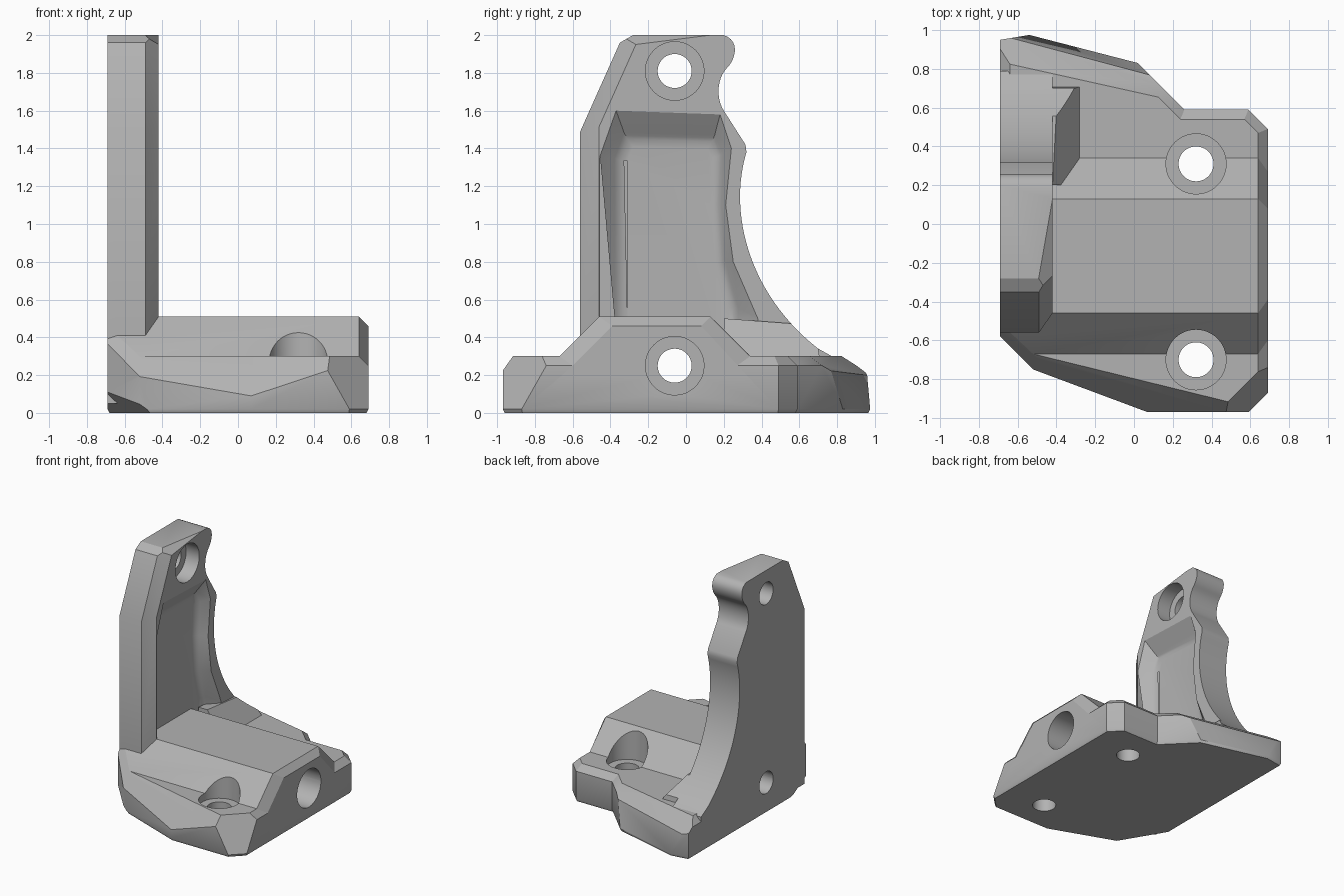
import bpy, bmesh, math
from mathutils import Vector, Matrix
from mathutils.geometry import interpolate_bezier

cube = bpy.data.objects.get("Cube")
if cube:
    bpy.data.objects.remove(cube, do_unlink=True)

grey = bpy.data.materials.new("bracket_grey")
grey.use_nodes = True
grey.diffuse_color = (0.45, 0.45, 0.45, 1)
grey.node_tree.nodes["Principled BSDF"].inputs["Base Color"].default_value = (0.45, 0.45, 0.45, 1)


def loft(rings):
    """Closed solid through rings of equal point count."""
    bm = bmesh.new()
    vs = [[bm.verts.new(p) for p in r] for r in rings]
    n = len(vs[0])
    for a, b in zip(vs, vs[1:]):
        for i in range(n):
            j = (i + 1) % n
            bm.faces.new((a[i], a[j], b[j], b[i]))
    bm.faces.new(vs[0][::-1])
    bm.faces.new(vs[-1])
    bmesh.ops.recalc_face_normals(bm, faces=bm.faces)
    return bm


def side_ring(points, x):
    return [(x, p[0], p[1]) for p in points]


def inset(points, d):
    """Mitred inward offset of a counter-clockwise outline."""
    out = []
    for i, p in enumerate(points):
        p = Vector(p)
        a = (p - Vector(points[i - 1])).normalized()
        b = (Vector(points[(i + 1) % len(points)]) - p).normalized()
        na, nb = Vector((-a.y, a.x)), Vector((-b.y, b.x))
        out.append(p + (na + nb) * d / (1 + na.dot(nb)))
    return out


def trim(bm, a, b, c, inside):
    """Cut away the side of plane abc that does not hold the inside point."""
    a, b, c = Vector(a), Vector(b), Vector(c)
    n = (b - a).cross(c - a).normalized()
    if n.dot(Vector(inside) - a) > 0:
        n = -n
    geom = bm.verts[:] + bm.edges[:] + bm.faces[:]
    res = bmesh.ops.bisect_plane(bm, geom=geom, dist=1e-5, plane_co=a, plane_no=n, clear_outer=True)
    edges = [e for e in res["geom_cut"] if isinstance(e, bmesh.types.BMEdge)]
    bmesh.ops.holes_fill(bm, edges=edges, sides=0)
    bmesh.ops.recalc_face_normals(bm, faces=bm.faces)


def make(name, bm):
    me = bpy.data.meshes.new(name)
    bm.to_mesh(me)
    bm.free()
    me.materials.append(grey)
    ob = bpy.data.objects.new(name, me)
    bpy.context.collection.objects.link(ob)
    return ob


def combine(target, other, operation):
    mod = target.modifiers.new("join", 'BOOLEAN')
    mod.operation, mod.solver, mod.object = operation, 'EXACT', other
    bpy.context.view_layer.update()
    dg = bpy.context.evaluated_depsgraph_get()
    me = bpy.data.meshes.new_from_object(target.evaluated_get(dg))
    target.modifiers.clear()
    target.data = me
    bpy.data.objects.remove(other, do_unlink=True)


def drill(target, axis, at, r, lo, hi):
    bm = bmesh.new()
    bmesh.ops.create_cone(bm, cap_ends=True, segments=48, radius1=r, radius2=r, depth=hi - lo)
    bmesh.ops.translate(bm, vec=(0, 0, (lo + hi) / 2), verts=bm.verts)
    if axis == 'X':
        bm.transform(Matrix.Rotation(math.pi / 2, 4, 'Y'))
        bm.transform(Matrix.Translation((0, at[0], at[1])))
    else:
        bm.transform(Matrix.Translation((at[0], at[1], 0)))
    combine(target, make("drill", bm), 'DIFFERENCE')


def curve(a, b, c, d, n=12):
    pts = interpolate_bezier(*[Vector((p[0], p[1], 0)) for p in (a, b, c, d)], n)
    return [(p.x, p.y) for p in pts]


# Base plate with chamfered rim
core = (0, 0, 0.15)
outline = [(-0.69, -0.58), (-0.52, -0.75), (0.07, -0.97), (0.59, -0.97), (0.69, -0.87), (0.69, 0.49),
           (0.59, 0.59), (0.26, 0.59), (0.02, 0.83), (-0.54, 0.975), (-0.69, 0.95)]
rings = [(0.01, 0), (0, 0.02), (0, 0.25), (0.05, 0.3)]
bm = loft([[(p[0], p[1], z) for p in inset(outline, d)] for d, z in rings])
front_slope = ((-0.48, -0.68, 0.3), (0.5, -0.92, 0.3), (0.07, -0.97, 0.09))
trim(bm, *front_slope, core)
trim(bm, (0.59, -0.97, 0.02), (0.69, -0.87, 0.02), (0.64, -0.79, 0.25), core)
trim(bm, (-0.54, 0.975, 0.02), (0.02, 0.83, 0.02), (0, 0.79, 0.22), core)
trim(bm, (-0.35, 0.76, 0.3), (0.1, 0.66, 0.3), (0, 0.79, 0.22), core)
trim(bm, (-0.69, -0.58, 0.11), (-0.53, -0.74, 0.05), (-0.5, -0.7, 0), core)
bracket = make("corner_bracket", bm)

# Raised block across the base
full = [(-0.77, 0.2), (-0.46, 0.51), (0.13, 0.51), (0.44, 0.2)]
small = [(-0.65, 0.2), (-0.39, 0.46), (0.08, 0.46), (0.32, 0.2)]
bm = loft([side_ring(full, -0.69), side_ring(full, 0.64), side_ring(small, 0.69)])
trim(bm, (-0.69, -0.58, 0), (-0.52, -0.75, 0), (-0.52, -0.75, 1), (0, 0, 0.3))
trim(bm, *front_slope, (0, 0, 0.3))
combine(bracket, make("raised_block", bm), 'UNION')

# Upright wall with the swept rear edge
sweep = curve((0.32, 1.38), (0.22, 1.05), (0.34, 0.62), (0.7, 0.34), 28)
profile = [(-0.56, 0.05), (-0.56, 1.49), (-0.35, 1.96), (-0.28, 2.0)]
profile += curve((0.2, 2.0), (0.29, 1.97), (0.26, 1.87), (0.22, 1.83))
profile += curve((0.22, 1.83), (0.16, 1.77), (0.16, 1.66), (0.2, 1.6))[1:]
profile += [(0.315, 1.42)] + sweep + [(0.79, 0.29), (0.79, 0.05)]
bm = loft([side_ring(profile, -0.69), side_ring(profile, -0.42)])
mid = (-0.6, 0, 1)
trim(bm, (-0.49, -0.56, 0), (-0.49, -0.56, 1.49), (-0.42, -0.46, 0.5), mid)
trim(bm, (-0.49, -0.56, 1.49), (-0.49, -0.35, 1.96), (-0.42, -0.44, 1.56), mid)
trim(bm, (-0.42, -0.27, 1.95), (-0.42, 0.13, 2.0), (-0.49, -0.27, 2.0), mid)
wall = make("upright_wall", bm)

# Sloped recess in the inner face of the wall
rim = [(-0.455, 0.4), (-0.455, 1.36), (-0.37, 1.6), (0.18, 1.58), (0.24, 1.4), (0.21, 1.1), (0.25, 0.8), (0.38, 0.5), (0.4, 0.4)]
floor = [(-0.35, 0.4), (-0.35, 1.34), (-0.31, 1.45), (0.14, 1.44), (0.18, 1.36), (0.17, 1.1), (0.19, 0.8), (0.25, 0.56), (0.27, 0.4)]
bm = loft([side_ring(floor, -0.52), side_ring(rim, -0.42), side_ring(rim, -0.38)])
edges = [e for e in bm.edges if all(v.co.x < -0.51 for v in e.verts)]
bmesh.ops.bevel(bm, geom=edges, offset=0.04, segments=4, profile=0.5, affect='EDGES')
combine(wall, make("recess", bm), 'DIFFERENCE')
combine(bracket, wall, 'UNION')

# Rear gusset between wall and base
foot = [(0.2, 0.22), (0.2, 0.5)] + [p for p in sweep if p[1] < 0.5] + [(0.72, 0.22)]
bm = loft([side_ring(foot, -0.5), side_ring(foot, -0.27)])
trim(bm, (-0.42, 0, 0.5), (-0.42, 1, 0.5), (-0.28, 0, 0.3), (-0.5, 0.4, 0.3))
combine(bracket, make("gusset", bm), 'UNION')

# Screw holes with counterbores
for y in (0.31, -0.70):
    drill(bracket, 'Z', (0.32, y), 0.155, 0.24, 0.7)
    drill(bracket, 'Z', (0.32, y), 0.09, -0.1, 0.5)
for z, ledge in ((0.25, -0.3), (1.81, -0.54)):
    drill(bracket, 'X', (-0.06, z), 0.155, ledge, 0.9)
    drill(bracket, 'X', (-0.06, z), 0.09, -0.9, 0.9)

bpy.ops.object.select_all(action='DESELECT')
bracket.select_set(True)
bpy.context.view_layer.objects.active = bracket
bpy.ops.object.shade_smooth_by_angle(angle=math.radians(28))
